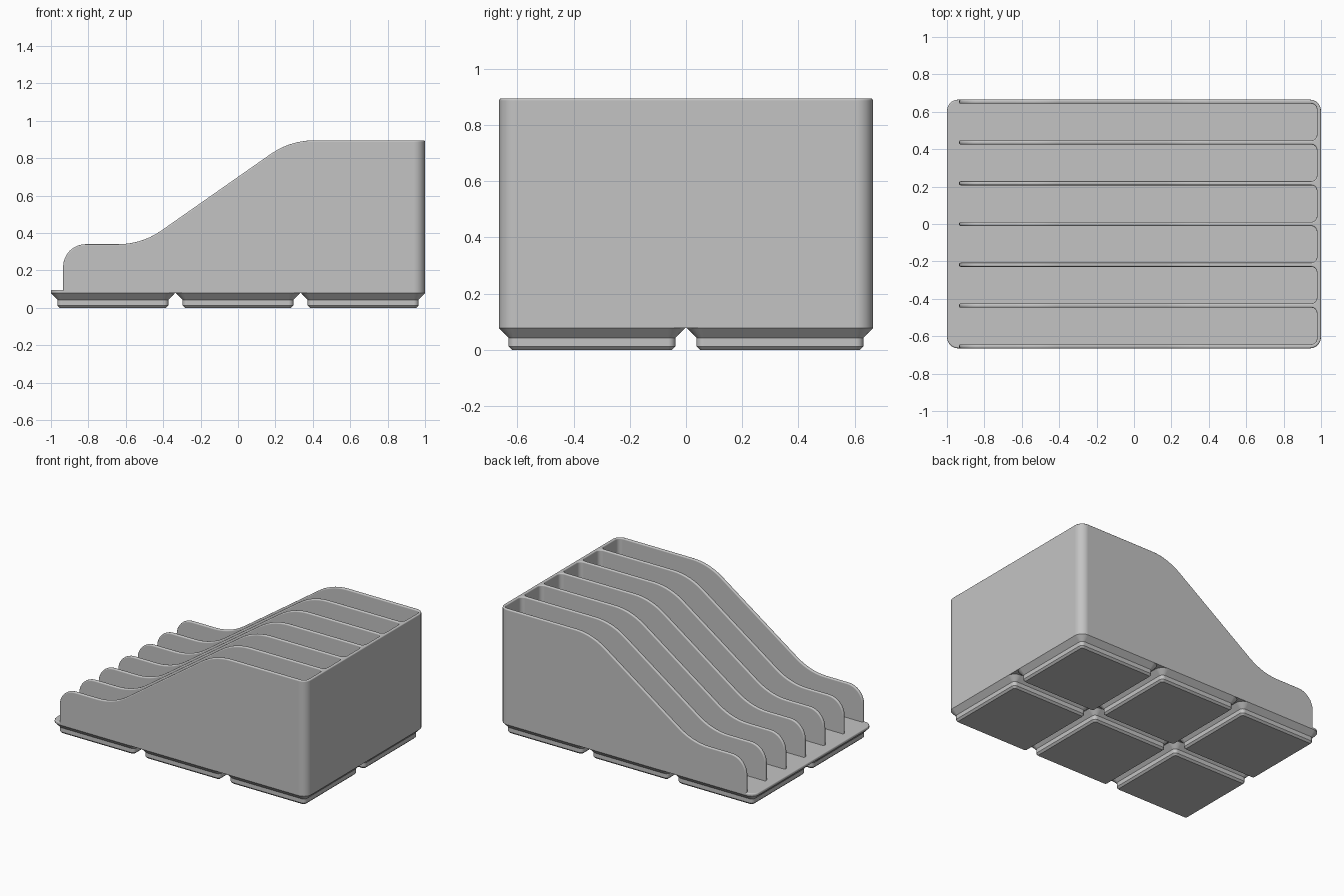
import bpy, bmesh
from math import sin, cos, pi, radians
from mathutils import Vector

cube = bpy.data.objects.get("Cube")
if cube:
    bpy.data.objects.remove(cube, do_unlink=True)

# Overall sizes
HALF_X, HALF_Y, CORNER = 1.0, 0.665, 0.06
SLAB_BOTTOM, FLOOR = 0.078, 0.096
WALL, WALL_FRONT, BACK_INNER = 0.022, -0.935, 0.978
PITCH = 0.669

grey = bpy.data.materials.new("plain grey")
grey.use_nodes = True
grey.diffuse_color = (0.55, 0.55, 0.55, 1)
grey.node_tree.nodes["Principled BSDF"].inputs["Base Color"].default_value = grey.diffuse_color


def loft(bm, rings, steps=5):
    """Closed solid through rounded rectangles (half x, half y, radius, z)."""
    loops = []
    for hx, hy, r, z in rings:
        loop = []
        for q, (sx, sy) in enumerate([(1, 1), (-1, 1), (-1, -1), (1, -1)]):
            for i in range(steps + 1):
                a = (q + i / steps) * pi / 2
                loop.append(bm.verts.new((sx * (hx - r) + r * cos(a),
                                          sy * (hy - r) + r * sin(a), z)))
        loops.append(loop)
    for low, high in zip(loops, loops[1:]):
        n = len(low)
        for i in range(n):
            j = (i + 1) % n
            bm.faces.new((low[i], low[j], high[j], high[i]))
    bm.faces.new(loops[0][::-1])
    bm.faces.new(loops[-1])
    bmesh.ops.recalc_face_normals(bm, faces=bm.faces[:])


def add_object(name, mesh, location=(0, 0, 0)):
    ob = bpy.data.objects.new(name, mesh)
    ob.location = location
    bpy.context.collection.objects.link(ob)
    bpy.ops.object.select_all(action='DESELECT')
    ob.select_set(True)
    bpy.context.view_layer.objects.active = ob
    bpy.ops.object.shade_smooth_by_angle(angle=radians(35))
    weighted = ob.modifiers.new("flat_face_normals", 'WEIGHTED_NORMAL')
    weighted.keep_sharp = True
    return ob


def to_mesh(bm, name):
    mesh = bpy.data.meshes.new(name)
    bm.to_mesh(mesh)
    bm.free()
    mesh.materials.append(grey)
    return mesh


def arc(cx, cz, r, start, end, steps):
    angles = [radians(start + (end - start) * i / steps) for i in range(steps + 1)]
    return [(cx + r * cos(a), cz + r * sin(a)) for a in angles]


# Height profile of the dividers: rounded nose, dip, slope, flat top
profile = (arc(-0.815, 0.22, 0.12, 180, 90, 8)
           + arc(-0.64, 0.74, 0.4, 270, 305, 7)
           + arc(0.405, 0.495, 0.4, 125, 90, 7))


def height(x):
    if x <= profile[0][0]:
        return profile[0][1]
    for (x0, z0), (x1, z1) in zip(profile, profile[1:]):
        if x <= x1:
            return z0 + (z1 - z0) * (x - x0) / (x1 - x0)
    return profile[-1][1]


# Divider body: slab cut into a plan grid, wall cells raised to the profile
bm = bmesh.new()
loft(bm, [(HALF_X, HALF_Y, CORNER, SLAB_BOTTOM), (HALF_X, HALF_Y, CORNER, FLOOR)])
wall_y = [(i - 3) * (HALF_Y - WALL / 2) / 3 for i in range(7)]


def cut(co, no):
    bmesh.ops.bisect_plane(bm, geom=bm.verts[:] + bm.edges[:] + bm.faces[:],
                           dist=1e-5, plane_co=co, plane_no=no)


for x in [p[0] for p in profile] + [BACK_INNER]:
    cut((x, 0, 0), (1, 0, 0))
for y in wall_y:
    for side in (-1, 1):
        edge_y = y + side * WALL / 2
        if abs(edge_y) < HALF_Y - 0.001:
            cut((0, edge_y, 0), (0, 1, 0))


def is_wall(face):
    c = face.calc_center_bounds()
    if c.z < FLOOR - 0.001 or face.normal.z < 0.9 or c.x < WALL_FRONT:
        return False
    return c.x > BACK_INNER or any(abs(c.y - y) < WALL / 2 for y in wall_y)


bm.normal_update()
raised = bmesh.ops.extrude_face_region(bm, geom=[f for f in bm.faces if is_wall(f)])
for v in raised["geom"]:
    if isinstance(v, bmesh.types.BMVert):
        v.co.z = height(v.co.x)
bmesh.ops.recalc_face_normals(bm, faces=bm.faces[:])
bmesh.ops.dissolve_limit(bm, angle_limit=radians(0.5), verts=bm.verts[:], edges=bm.edges[:])


def round_edges(edges, offset, segments):
    bmesh.ops.bevel(bm, geom=edges, offset=offset, offset_type='OFFSET',
                    segments=segments, profile=0.5, affect='EDGES', clamp_overlap=False)
    bm.normal_update()


# Rounded inner back corners of each slot
round_edges([e for e in bm.edges
             if all(abs(v.co.x - BACK_INNER) < 0.001 for v in e.verts)
             and abs(e.verts[0].co.z - e.verts[1].co.z) > 0.5], 0.03, 4)
# Soft rims on the walls and fillets along the floor
round_edges([e for e in bm.edges
             if e.calc_face_angle(0) > 0.7
             and min(v.co.z for v in e.verts) > SLAB_BOTTOM + 0.005], 0.008, 3)
add_object("divider_body", to_mesh(bm, "divider_body"))

# Six stepped feet under the slab
bm = bmesh.new()
loft(bm, [(0.284, 0.284, 0.013, 0), (0.2965, 0.2965, 0.0255, 0.0127),
          (0.2965, 0.2965, 0.0255, 0.0425), (0.331, 0.331, CORNER, SLAB_BOTTOM)])
foot_mesh = to_mesh(bm, "foot")
for column in (-1, 0, 1):
    for row in (-0.5, 0.5):
        add_object("foot", foot_mesh, (column * PITCH, row * PITCH, 0))
